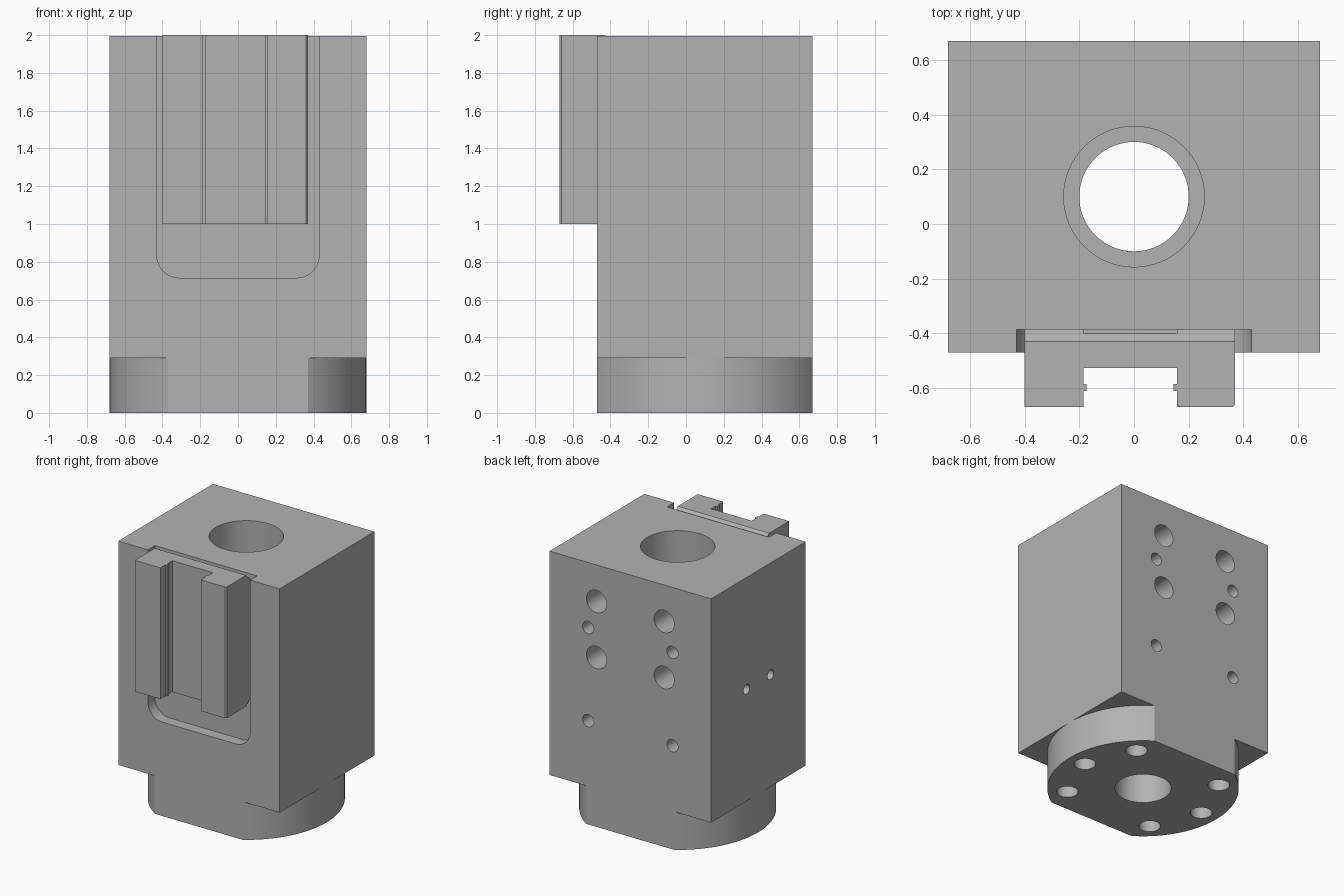
import bpy
import bmesh
from math import asin, cos, sin, pi, radians
from mathutils import Vector

if "Cube" in bpy.data.objects:
    bpy.data.objects.remove(bpy.data.objects["Cube"], do_unlink=True)

grey = bpy.data.materials.new("machined_grey")
grey.use_nodes = True
grey.diffuse_color = (0.45, 0.45, 0.45, 1)
grey.node_tree.nodes["Principled BSDF"].inputs["Base Color"].default_value = (0.45, 0.45, 0.45, 1)

CY = 0.1                       # bore centre in y
FRONT, BACK = -0.47, 0.67
HALF = 0.68
TOP = 1.995
FLANGE_TOP = 0.29
POCKET_Y = -0.385


def make(name, bm):
    bmesh.ops.recalc_face_normals(bm, faces=bm.faces)
    mesh = bpy.data.meshes.new(name)
    bm.to_mesh(mesh)
    bm.free()
    obj = bpy.data.objects.new(name, mesh)
    bpy.context.collection.objects.link(obj)
    mesh.materials.append(grey)
    return obj


def prism(points, start, depth):
    """Extrude 3D points made by adding start to each profile point."""
    bm = bmesh.new()
    face = bm.faces.new([bm.verts.new(Vector(p) + Vector(start)) for p in points])
    ext = bmesh.ops.extrude_face_region(bm, geom=[face])
    verts = [v for v in ext["geom"] if isinstance(v, bmesh.types.BMVert)]
    bmesh.ops.translate(bm, verts=verts, vec=depth)
    return bm


def arc(cx, cy, r, a0, a1, n):
    return [(cx + r * cos(a0 + (a1 - a0) * i / n), cy + r * sin(a0 + (a1 - a0) * i / n))
            for i in range(n + 1)]


def cut(target, bm):
    tool = make("cutter", bm)
    tool.hide_render = True
    mod = target.modifiers.new("cut", "BOOLEAN")
    mod.operation, mod.solver, mod.object = "DIFFERENCE", "EXACT", tool
    bpy.context.view_layer.objects.active = target
    bpy.ops.object.modifier_apply(modifier=mod.name)
    bpy.data.objects.remove(tool, do_unlink=True)


def drill(target, start, r, depth, n=32):
    """Round hole along the depth vector."""
    d = Vector(depth).normalized()
    u = d.orthogonal().normalized()
    w = d.cross(u)
    circle = [u * x + w * y for x, y in arc(0, 0, r, 0, 2 * pi, n)[:-1]]
    cut(target, prism(circle, start, depth))


def smooth(obj):
    bpy.ops.object.select_all(action="DESELECT")
    obj.select_set(True)
    bpy.context.view_layer.objects.active = obj
    bpy.ops.object.shade_smooth_by_angle(angle=radians(30))


# Main block
body = make("body_block", prism(
    [(-HALF, FRONT, 0), (HALF, FRONT, 0), (HALF, BACK, 0), (-HALF, BACK, 0)],
    (0, 0, 0), (0, 0, TOP)))

# Corners removed below to leave a round flange with flat front and back
end = asin((BACK - CY) / HALF)
corner = arc(0, 0, HALF, end, 0, 24) + [(0.8, 0), (0.8, 0.8), (HALF * cos(end), 0.8)]
for sx in (-1, 1):
    for sy in (-1, 1):
        cut(body, prism([(sx * x, CY + sy * y, 0) for x, y in corner],
                        (0, 0, -0.1), (0, 0, FLANGE_TOP + 0.1)))

# Through bore and wide upper counterbore
drill(body, (0, CY, -0.1), 0.2, (0, 0, 2.3), 64)
drill(body, (0, CY, FLANGE_TOP), 0.257, (0, 0, 2), 64)

# Front pocket, open at the top, with rounded lower corners
pw, pz, pr = 0.43, 0.715, 0.12
pocket = arc(-pw + pr, pz + pr, pr, pi, 1.5 * pi, 10) + arc(pw - pr, pz + pr, pr, 1.5 * pi, 2 * pi, 10)
pocket += [(pw, 2.1), (-pw, 2.1)]
cut(body, prism([(x, 0, z) for x, z in pocket], (0, POCKET_Y, 0), (0, -0.2, 0)))

# Flange bolt holes
for angle in (0, 45, 135, 180, 225, 315):
    a = radians(angle)
    drill(body, (0.54 * cos(a), CY + 0.54 * sin(a), -0.1), 0.077, (0, 0, 0.35))

# Back mounting holes, mirrored pairs
for s in (-1, 1):
    for x, z, r, depth in ((0.285, 1.717, 0.085, 0.3), (0.285, 1.29, 0.085, 0.3),
                           (0.355, 1.5, 0.047, 0.2), (0.355, 0.79, 0.047, 0.2)):
        drill(body, (s * x, BACK + 0.1, z), r, (0, -depth - 0.1, 0))

# Small side holes
for y in (-0.047, 0.242):
    drill(body, (-HALF - 0.1, y, 1.143), 0.037, (0.3, 0, 0), 24)
smooth(body)

# Slotted front rail: channel with a rib on each wall and a shallow back relief
L, R, F = -0.4, 0.37, -0.67
sl, sr, rib = -0.185, 0.157, 0.012
profile = [
    (L, F), (sl, F), (sl, -0.61), (sl + rib, -0.61), (sl + rib, -0.585), (sl, -0.585),
    (sl, -0.527), (sr, -0.527), (sr, -0.585), (sr - rib, -0.585), (sr - rib, -0.61),
    (sr, -0.61), (sr, F), (R - 0.01, F), (R, F + 0.01), (R, POCKET_Y),
    (sr, POCKET_Y), (sr, -0.4), (sl, -0.4), (sl, POCKET_Y), (L, POCKET_Y)]
rail_bm = prism([(x, y, 0) for x, y in profile], (0, 0, 1), (0, 0, 1))
# Chamfer the rear upper and lower edges
for z, s in ((2, 1), (1, -1)):
    res = bmesh.ops.bisect_plane(
        rail_bm, geom=rail_bm.verts[:] + rail_bm.edges[:] + rail_bm.faces[:],
        plane_co=(0, -0.43, z), plane_no=(0, 1, s), clear_outer=True)
    edges = [e for e in res["geom_cut"] if isinstance(e, bmesh.types.BMEdge)]
    bmesh.ops.edgenet_fill(rail_bm, edges=edges)
rail = make("front_rail", rail_bm)
